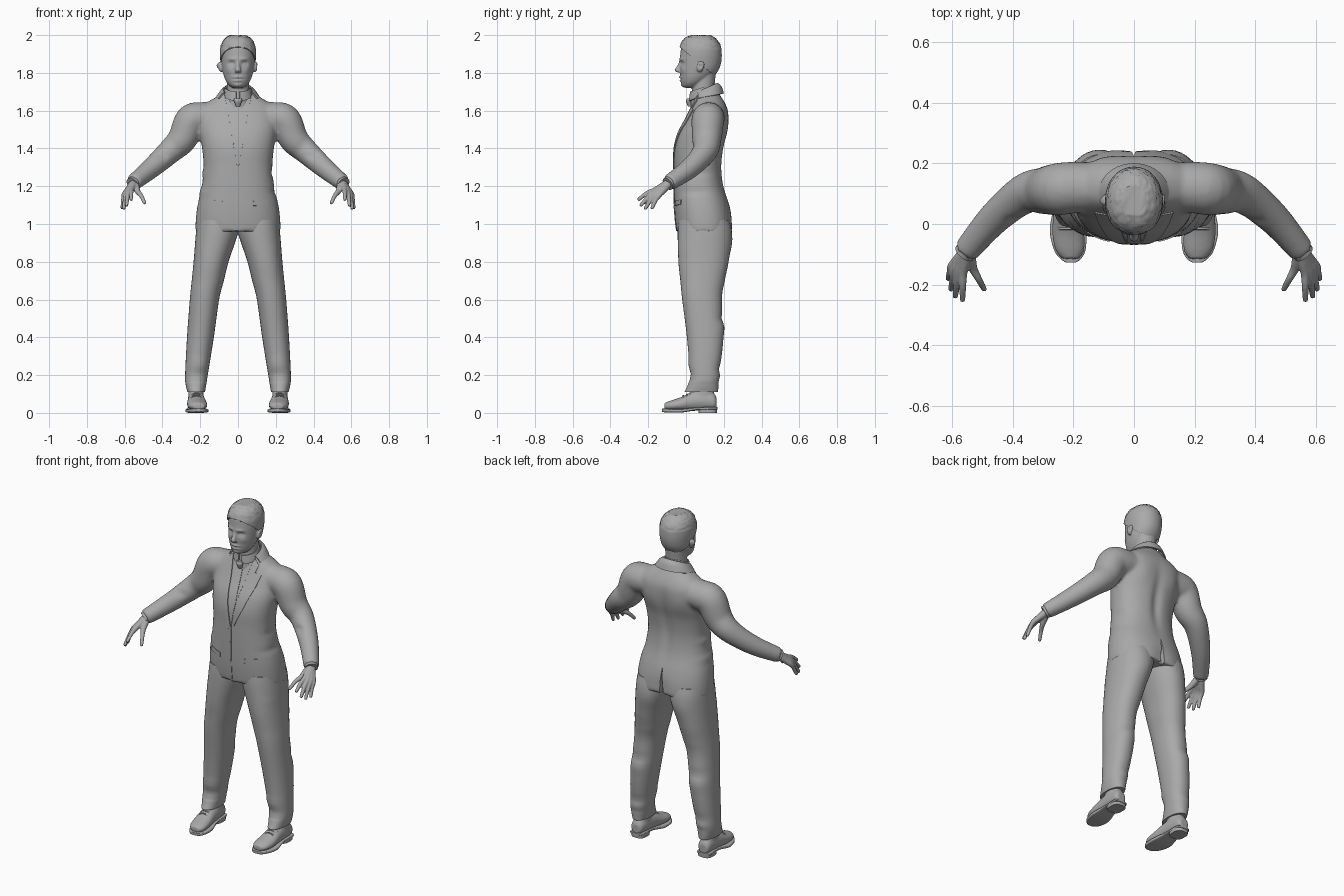
import bpy, bmesh, math, random
from mathutils import Vector
from mathutils.bvhtree import BVHTree

random.seed(4)
if "Cube" in bpy.data.objects:
    bpy.data.objects.remove(bpy.data.objects["Cube"])

grey = bpy.data.materials.new("plain grey")
grey.use_nodes = True
grey.diffuse_color = (0.4, 0.4, 0.4, 1)
grey.node_tree.nodes["Principled BSDF"].inputs["Base Color"].default_value = grey.diffuse_color
X, Y, Z = Vector((1, 0, 0)), Vector((0, 1, 0)), Vector((0, 0, 1))


def smooth_rows(rows, steps):
    """Catmull-Rom interpolation of rows of numbers."""
    out = []
    for i in range(len(rows) - 1):
        a, b = rows[max(i - 1, 0)], rows[i]
        c, d = rows[i + 1], rows[min(i + 2, len(rows) - 1)]
        for s in range(steps):
            t = s / steps
            out.append([q + t / 2 * (r - p + t * (2 * p - 5 * q + 4 * r - w + t * (3 * (q - r) + w - p)))
                        for p, q, r, w in zip(a, b, c, d)])
    return out + [list(rows[-1])]


def loft(bm, rows, axes=None, n=32, power=2, steps=5):
    """Rows are x, y, z, half width, half depth; with no axes the rings follow the path."""
    rows = smooth_rows([r if len(r) > 4 else (*r, r[3]) for r in rows], steps)
    rings = []
    for i, row in enumerate(rows):
        centre = Vector(row[:3])
        if axes:
            u, v = axes
        else:
            t = Vector(rows[min(i + 1, len(rows) - 1)][:3]) - Vector(rows[max(i - 1, 0)][:3])
            u = t.cross(Z).normalized()
            v = t.cross(u).normalized()
        ring = []
        for k in range(n):
            c, s = math.cos(math.tau * k / n), math.sin(math.tau * k / n)
            c, s = [math.copysign(abs(q) ** (2 / power), q) for q in (c, s)]
            ring.append(bm.verts.new(centre + u * c * row[3] + v * s * row[4]))
        rings.append(ring)
    for a, b in zip(rings, rings[1:]):
        for k in range(n):
            bm.faces.new((a[k], a[k - 1], b[k - 1], b[k]))
    bm.faces.new(rings[0])
    bm.faces.new(rings[-1])


def mirror_x(bm):
    copy = bmesh.ops.duplicate(bm, geom=bm.verts[:] + bm.edges[:] + bm.faces[:])["geom"]
    for v in copy:
        if isinstance(v, bmesh.types.BMVert):
            v.co.x = -v.co.x


def finish(bm, name, voxel=0, relax=4, thick=0, cutter=None, angle=50):
    """Turn the bmesh into an object, run its modifiers and shade it."""
    bmesh.ops.recalc_face_normals(bm, faces=bm.faces)
    me = bpy.data.meshes.new(name)
    bm.to_mesh(me)
    bm.free()
    ob = bpy.data.objects.new(name, me)
    bpy.context.collection.objects.link(ob)
    if voxel:
        m = ob.modifiers.new("Remesh", 'REMESH')
        m.mode, m.voxel_size = 'VOXEL', voxel
        m = ob.modifiers.new("Smooth", 'SMOOTH')
        m.iterations = relax
    if thick:
        m = ob.modifiers.new("Solidify", 'SOLIDIFY')
        m.thickness, m.offset = thick, 0
    if cutter:
        m = ob.modifiers.new("Cut", 'BOOLEAN')
        m.object, m.operation = cutter, 'DIFFERENCE'
    bpy.context.view_layer.update()
    baked = bpy.data.meshes.new_from_object(ob.evaluated_get(bpy.context.evaluated_depsgraph_get()))
    ob.modifiers.clear()
    ob.data = baked
    baked.materials.clear()
    baked.materials.append(grey)
    bpy.ops.object.select_all(action='DESELECT')
    ob.select_set(True)
    bpy.context.view_layer.objects.active = ob
    bpy.ops.object.shade_smooth_by_angle(angle=math.radians(angle))
    return ob


def sculpt(ob, pushes):
    """Soft mirrored pushes: centre, reach, offset."""
    for v in ob.data.vertices:
        p, move = v.co.copy(), Vector()
        p.x = abs(p.x)
        for c, reach, off in pushes:
            d = sum(((p[i] - c[i]) / reach[i]) ** 2 for i in range(3))
            move += Vector(off) * math.exp(-d)
        v.co += move


def span(y0, y1, half, z):
    return (0, (y0 + y1) / 2, z, half, (y1 - y0) / 2)


# Cutter for the back vent
bm = bmesh.new()
ends = [[bm.verts.new((x, y, z)) for x, z in ((-.02, .93), (.012, .93), (.0, 1.12))] for y in (.215, .32)]
bm.faces.new(ends[0])
bm.faces.new(ends[1])
for k in range(3):
    bm.faces.new((ends[0][k], ends[0][k - 1], ends[1][k - 1], ends[1][k]))
vent = finish(bm, "vent_cutter")
vent.hide_render = True

# Jacket body and sleeves, blended together
bm = bmesh.new()
loft(bm, [(.13, .12, 1.565, .08), (.2, .12, 1.56, .085), (.25, .115, 1.545, .086), (.295, .11, 1.45, .078),
          (.36, .1, 1.385, .066), (.46, .02, 1.295, .054), (.555, -.09, 1.218, .043)])
mirror_x(bm)
loft(bm, [span(*r) for r in (
    (-.05, .25, .226, .96), (-.058, .245, .223, 1.03), (-.062, .23, .214, 1.1), (-.064, .2, .192, 1.2),
    (-.064, .19, .182, 1.3), (-.062, .2, .19, 1.4), (-.042, .217, .202, 1.48), (-.005, .224, .207, 1.55),
    (.02, .222, .203, 1.6), (.038, .207, .168, 1.64), (.05, .182, .105, 1.68), (.06, .16, .07, 1.715))],
     (X, Y), n=48, power=2.3)
jacket = finish(bm, "jacket", .01, 5, cutter=vent)
bpy.data.objects.remove(vent)
sculpt(jacket, [((0, .2, 1.36), (.03, .08, .15), (0, -.014, 0)),
                ((.1, .2, 1.52), (.06, .06, .07), (0, .008, 0)),
                ((.2, .07, 1.27), (.06, .06, .02), (-.006, 0, 0)),
                ((.2, .05, 1.17), (.06, .09, .02), (-.005, 0, 0)),
                ((0, .25, .99), (.05, .04, .06), (0, -.008, 0)),
                ((.4, .02, 1.36), (.03, .05, .02), (.004, .008, 0))])
data = bmesh.new()
data.from_mesh(jacket.data)
surface = BVHTree.FromBMesh(data)
data.free()


def plate(name, outline, lift, both=True):
    """Thin panel laid on the jacket front from an x, z outline."""
    bm = bmesh.new()
    bm.faces.new([bm.verts.new((x, 0, z)) for x, z in outline])
    for axis in (X, Z):
        for k in range(-12, 90):
            bmesh.ops.bisect_plane(bm, geom=bm.verts[:] + bm.edges[:] + bm.faces[:],
                                   plane_co=axis * k * .02, plane_no=axis)
    if both:
        mirror_x(bm)
    for v in bm.verts:
        hit = surface.ray_cast(Vector((v.co.x, -1, v.co.z)), Y)[0]
        v.co = hit or surface.find_nearest(Vector((v.co.x, .05, v.co.z)))[0]
    return finish(bm, name, thick=lift * 2, angle=40)


# Front panels
plate("shirt_front", [(-.066, 1.69), (.066, 1.69), (.03, 1.47), (0, 1.3), (-.03, 1.47)], .001, False)
plate("tie_blade", [(-.011, 1.635), (.011, 1.635), (.024, 1.45), (0, 1.3), (-.024, 1.45)], .004, False)
plate("lapels", [(.07, 1.68), (.05, 1.58), (.03, 1.45), (.002, 1.29), (.02, 1.31), (.075, 1.43), (.115, 1.54),
                 (.13, 1.605), (.092, 1.612), (.102, 1.65)], .0048)
plate("front_overlap", [(-.02, .965), (.0, .965), (.0, 1.3), (-.02, 1.28)], .003, False)
plate("pocket_flaps", [(.08, 1.095), (.155, 1.105), (.155, 1.13), (.08, 1.12)], .004)
for z in (1.2, 1.09):
    ring = [math.tau * k / 12 for k in range(12)]
    plate("button", [(-.01 + .008 * math.cos(a), z + .008 * math.sin(a)) for a in ring], .0049, False)


def collar(name, reach, rows):
    """Open band round the neck: half width, half depth, centre y, z, slope."""
    bm = bmesh.new()
    lines = []
    for rx, ry, cy, z, slope in smooth_rows(rows, 4):
        line = []
        for k in range(33):
            a = math.radians(reach) * (k / 16 - 1)
            dy = ry * math.cos(a)
            line.append(bm.verts.new((rx * math.sin(a), cy + dy, z + slope * dy)))
        lines.append(line)
    for a, b in zip(lines, lines[1:]):
        for k in range(32):
            bm.faces.new((a[k], a[k + 1], b[k + 1], b[k]))
    finish(bm, name, thick=.008)


collar("jacket_collar", 115, [(.112, .092, .105, 1.672, .2), (.09, .083, .1, 1.7, .35), (.076, .074, .09, 1.71, .45)])
collar("shirt_collar", 172, [(.073, .07, .088, 1.682, .45), (.069, .067, .088, 1.7, .4), (.064, .063, .088, 1.722, .35)])
bm = bmesh.new()
loft(bm, [(0, .018, 1.665, .02, .012), (0, .014, 1.65, .02, .014), (0, .022, 1.622, .011, .012)], (X, Y), n=16)
finish(bm, "tie_knot")

# Trousers
bm = bmesh.new()
loft(bm, [((a + b) / 2, (c + d) / 2, z, (b - a) / 2, (d - c) / 2) for z, a, b, c, d in (
    (1.02, -.01, .215, -.04, .23), (.95, .0, .223, -.044, .24), (.8, .05, .235, -.04, .225),
    (.7, .075, .245, -.03, .205), (.6, .1, .255, -.02, .19), (.4, .128, .27, .005, .198),
    (.2, .16, .28, .02, .175), (.15, .168, .277, .01, .172), (.11, .175, .268, -.008, .17))],
     (X, Y), n=40, power=2.2, steps=8)
mirror_x(bm)
trousers = finish(bm, "trousers")
folds = [((.2, y, z), (.08, .06, .018), (0, s, s)) for y, z, s in (
    (.19, .44, .008), (.19, .51, -.007), (.02, .2, .006), (.02, .26, -.005), (.18, .24, -.006), (.18, .19, .006))]
sculpt(trousers, folds + [((.24, -.02, .87), (.05, .08, .02), (0, -.004, 0)),
                          ((.1, .23, .9), (.07, .08, .06), (0, .008, 0))])

# Shoes: uppers, then soles with heels
bm = bmesh.new()
loft(bm, [(.225, .162, .05, .025, .03), (.224, .145, .06, .038, .045), (.222, .09, .065, .044, .052),
          (.22, .03, .06, .047, .05), (.217, -.03, .046, .053, .036), (.212, -.085, .038, .048, .026),
          (.209, -.115, .034, .028, .018)], (X, Z), n=28)
loft(bm, [(.222, .09, .06, .042, .065), (.222, .09, .1, .04, .06), (.222, .09, .15, .036, .05)], (X, Y), n=28)
mirror_x(bm)
finish(bm, "shoes", .007, 3)
bm = bmesh.new()
loft(bm, [(.225, .166, .024, .02, .006), (.224, .15, .024, .042, .007), (.222, .06, .022, .044, .007),
          (.218, -.02, .012, .06, .01), (.212, -.085, .012, .052, .01), (.209, -.115, .013, .034, .01),
          (.208, -.127, .014, .016, .008)], (X, Z), n=32, power=5)
loft(bm, [(.223, .115, 0, .042, .048), (.223, .115, .026, .043, .05)], (X, Y), n=28, power=3, steps=1)
mirror_x(bm)
finish(bm, "shoe_soles", angle=40)
bm = bmesh.new()
for y, z in ((-.015, .092), (.005, .1), (.022, .106)):
    loft(bm, [(.188, y, z - .016, .004), (.203, y, z - .004, .004), (.22, y, z, .004),
              (.237, y, z - .004, .004), (.252, y, z - .016, .004)], (Y, Z), n=8)
mirror_x(bm)
finish(bm, "shoe_laces")

# Shirt cuffs and hands
bm = bmesh.new()
loft(bm, [(.53, -.06, 1.238, .036), (.56, -.097, 1.212, .036)], n=24, steps=2)
mirror_x(bm)
finish(bm, "shirt_cuffs")
bm = bmesh.new()
wrist = Vector((.55, -.085, 1.22))
fingers = [((.565, -.165, 1.18), (.566, -.25, 1.13)), ((.58, -.162, 1.172), (.59, -.238, 1.1)),
           ((.593, -.153, 1.163), (.604, -.215, 1.083)), ((.602, -.14, 1.155), (.613, -.18, 1.084)),
           ((.53, -.15, 1.17), (.495, -.215, 1.112))]
for knuckle, tip in fingers:
    start = wrist.lerp(Vector(knuckle), .15)
    mid = Vector(knuckle).lerp(Vector(tip), .5) + Z * .008
    loft(bm, [(*start, .022), (*wrist.lerp(Vector(knuckle), .6), .018), (*knuckle, .0145),
              (*mid, .0115), (*tip, .009), (*(Vector(tip) + (Vector(tip) - mid) * .1), .004)], n=14)
mirror_x(bm)
finish(bm, "hands", .004, 3)

# Head, neck, nose and ears blended, then shaped
skull = [(-.005, .05, .025, 1.721), (-.02, .075, .042, 1.73), (-.026, .1, .06, 1.75), (-.03, .135, .074, 1.78),
         (-.032, .165, .083, 1.82), (-.034, .178, .087, 1.86), (-.03, .18, .089, 1.9), (-.024, .175, .085, 1.94),
         (-.005, .155, .068, 1.97), (.03, .125, .04, 1.988)]
bm = bmesh.new()
loft(bm, [(.09, .072, 1.805, .004, .01), (.094, .074, 1.82, .009, .017), (.096, .078, 1.845, .01, .021),
          (.095, .08, 1.858, .005, .014)], (X, Y), n=14)
mirror_x(bm)
loft(bm, [span(*r) for r in skull], (X, Y), n=40, power=2.1)
loft(bm, [(0, .09, 1.6, .07, .068), (0, .09, 1.7, .06, .06), (0, .098, 1.8, .06, .06)], (X, Y))
loft(bm, [(0, -.026, 1.868, .009, .008), (0, -.034, 1.84, .01, .012), (0, -.042, 1.815, .016, .018),
          (0, -.036, 1.803, .016, .014)], (X, Y), n=16)
head = finish(bm, "head", .005, 3)
sculpt(head, [((.034, -.025, 1.85), (.018, .04, .012), (0, .012, 0)),
              ((.034, -.02, 1.847), (.009, .04, .007), (0, -.005, 0)),
              ((.03, -.03, 1.873), (.025, .03, .008), (0, -.005, 0)),
              ((.05, -.01, 1.815), (.02, .03, .018), (0, -.005, 0)),
              ((0, -.03, 1.777), (.025, .03, .006), (0, -.008, 0)),
              ((0, -.03, 1.768), (.028, .03, .003), (0, .005, 0)),
              ((0, -.03, 1.759), (.022, .03, .006), (0, -.007, 0)),
              ((0, -.02, 1.735), (.02, .03, .01), (0, -.005, 0)),
              ((.105, .076, 1.838), (.012, .01, .012), (-.008, 0, 0))])

# Short cropped hair, trimmed along a sloping hairline
bm = bmesh.new()
loft(bm, [(0, .08 + (y - .08) * 1.05, 1.85 + (z - 1.85) * 1.08, rx * 1.04, ry * 1.06)
          for x, y, z, rx, ry in (span(*r) for r in skull)], (X, Y), n=56, power=2.1, steps=6)
bmesh.ops.bisect_plane(bm, geom=bm.verts[:] + bm.edges[:] + bm.faces[:], plane_co=(0, -.03, 1.935),
                       plane_no=(0, .64, .77), clear_inner=True)
for v in bm.verts:
    if v.co.z > 1.93:
        v.co += (Vector((0, .08, 1.88)) - v.co) * random.uniform(0, .04)
finish(bm, "hair", thick=.006)
